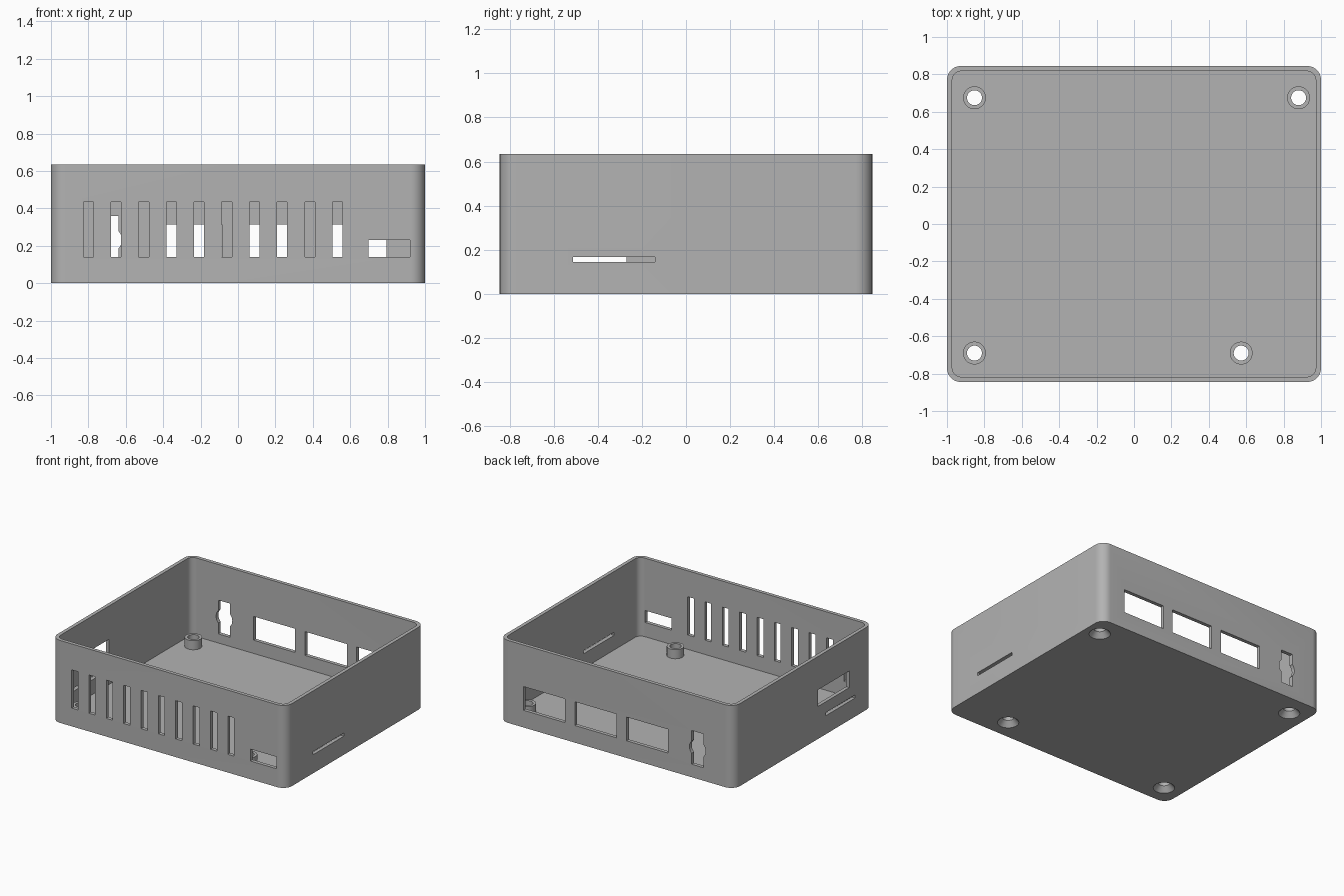
import bpy, bmesh
from math import pi, sin, cos, asin, radians
from mathutils import Matrix

default = bpy.data.objects.get("Cube")
if default:
    bpy.data.objects.remove(default, do_unlink=True)

# Overall dimensions
HX, HY, HEIGHT = 1.0, 0.845, 0.635
WALL, FLOOR, CORNER = 0.028, 0.03, 0.075
POST_TOP = 0.1

grey = bpy.data.materials.new("enclosure_grey")
grey.use_nodes = True
colour = (0.45, 0.45, 0.45, 1)
grey.diffuse_color = colour
grey.node_tree.nodes["Principled BSDF"].inputs["Base Color"].default_value = colour


def finish(bm, name):
    bmesh.ops.recalc_face_normals(bm, faces=bm.faces)
    mesh = bpy.data.meshes.new(name)
    bm.to_mesh(mesh)
    bm.free()
    mesh.materials.append(grey)
    obj = bpy.data.objects.new(name, mesh)
    bpy.context.scene.collection.objects.link(obj)
    return obj


def prism(bm, outline, low, high, matrix=Matrix()):
    """Extrude a closed 2D outline between two heights."""
    rings = [[bm.verts.new(matrix @ Matrix.Translation((u, v, h)).translation)
              for u, v in outline] for h in (low, high)]
    skin(bm, rings)


def skin(bm, rings):
    n = len(rings[0])
    for a, b in zip(rings, rings[1:]):
        for i in range(n):
            j = (i + 1) % n
            bm.faces.new((a[i], a[j], b[j], b[i]))
    bm.faces.new(rings[0])
    bm.faces.new(rings[-1])


def rounded_rect(hx, hy, r, steps=10):
    points = []
    for k, (sx, sy) in enumerate(((1, 1), (-1, 1), (-1, -1), (1, -1))):
        for i in range(steps + 1):
            a = pi / 2 * (k + i / steps)
            points.append((sx * (hx - r) + r * cos(a), sy * (hy - r) + r * sin(a)))
    return points


def lathe(bm, centre, profile, steps=40):
    """Stack circles of (radius, height) about a vertical axis."""
    x, y = centre
    skin(bm, [[bm.verts.new((x + r * cos(2 * pi * i / steps),
                             y + r * sin(2 * pi * i / steps), z))
               for i in range(steps)] for r, z in profile])


def box(bm, x, y, z):
    prism(bm, [(x[0], y[0]), (x[1], y[0]), (x[1], y[1]), (x[0], y[1])], *z)


def combine(target, tool, operation):
    mod = target.modifiers.new(operation.title(), "BOOLEAN")
    mod.operation, mod.object, mod.solver = operation, tool, "EXACT"
    bpy.context.view_layer.objects.active = target
    bpy.ops.object.modifier_apply(modifier=mod.name)
    bpy.data.objects.remove(tool, do_unlink=True)


# Tray: rounded block with a hollow
bm = bmesh.new()
prism(bm, rounded_rect(HX, HY, CORNER), 0, HEIGHT)
tray = finish(bm, "enclosure_tray")
bm = bmesh.new()
prism(bm, rounded_rect(HX - WALL, HY - WALL, CORNER - WALL), FLOOR, HEIGHT + 0.1)
combine(tray, finish(bm, "cavity"), "DIFFERENCE")

# Mounting posts
mounts = [(-0.853, 0.675), (0.88, 0.675), (-0.853, -0.69), (0.573, -0.69)]
bm = bmesh.new()
for centre in mounts:
    lathe(bm, centre, [(0.061, FLOOR / 2), (0.061, POST_TOP)])
combine(tray, finish(bm, "posts"), "UNION")

# Openings
bm = bmesh.new()
front, back = (-HY - 0.05, -HY + 0.05), (HY - 0.05, HY + 0.05)
left, right = (HX - 0.05, HX + 0.05), (-HX - 0.05, -HX + 0.05)

# Front vents and port
for i in range(10):
    x = -0.8 + 0.148 * i
    box(bm, (x - 0.027, x + 0.027), front, (0.14, 0.435))
box(bm, (0.697, 0.92), front, (0.14, 0.232))

# Back windows
for x in (-0.44, 0.0, 0.44):
    box(bm, (x, x + 0.355), back, (0.132, 0.315))

# Back keyed slot: a narrow slot with a round bulge
cx, cz, half, radius = -0.69, 0.232, 0.05, 0.069
reach = asin(((radius ** 2 - half ** 2) ** 0.5) / radius)
arc = [reach * (i / 6 - 1) for i in range(13)]
side = [(half, 0.10 - cz)] + [(radius * cos(a), radius * sin(a)) for a in arc]
side.append((half, 0.36 - cz))
outline = side + [(-u, v) for u, v in reversed(side)]
upright = Matrix.Translation((cx, 0, cz)) @ Matrix.Rotation(pi / 2, 4, "X")
prism(bm, outline, -back[1], -back[0], upright)

# Side card slots and side port
box(bm, left, (-0.513, -0.14), (0.143, 0.167))
box(bm, right, (-0.63, -0.27), (0.143, 0.167))
box(bm, right, (-0.56, -0.18), (0.25, 0.378))

# Countersunk screw holes
for centre in mounts:
    lathe(bm, centre, [(0.084, -0.01), (0.04, 0.04), (0.04, POST_TOP + 0.05)])
combine(tray, finish(bm, "openings"), "DIFFERENCE")

# Smooth corners and bores, keep edges sharp
bpy.ops.object.select_all(action="DESELECT")
tray.select_set(True)
bpy.context.view_layer.objects.active = tray
bpy.ops.object.shade_smooth_by_angle(angle=radians(30))
